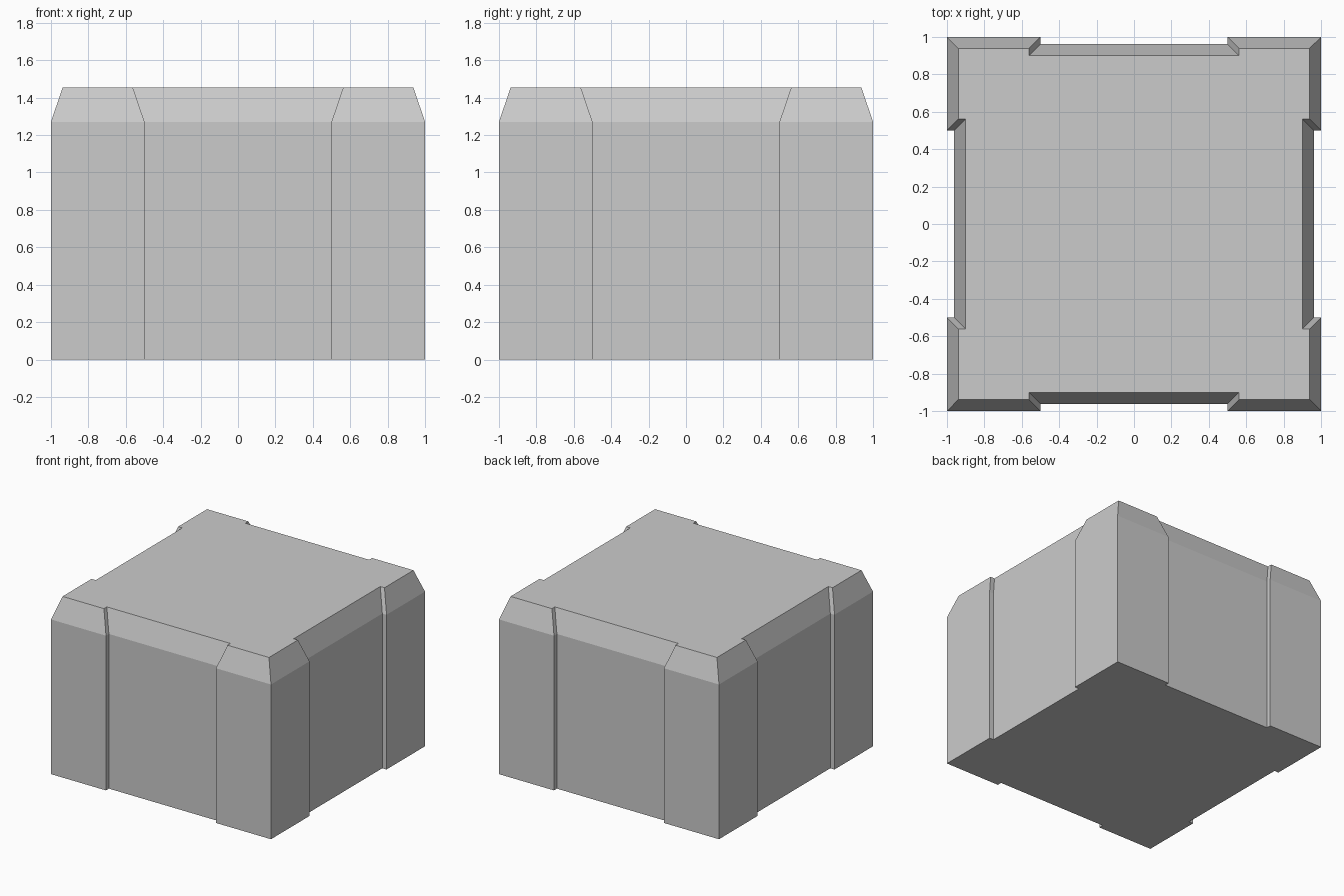
import bpy, bmesh

if "Cube" in bpy.data.objects:
    bpy.data.objects.remove(bpy.data.objects["Cube"])

RECESS = 0.962     # wall plane between the corner posts
POST = 0.5         # inner edge of the corner posts
INSET = 0.062      # how far the top bevel leans in
LEVELS = [(0.0, 0.0), (1.271, 0.0), (1.453, INSET)]   # height, inset


def outline(d):
    """Square with a raised post at each corner, offset inwards by d."""
    o, r, p = 1 - d, RECESS - d, POST + d
    quarter = [(r, -p), (r, p), (o, p), (o, o), (p, o), (p, r)]
    points = []
    for _ in range(4):
        points += quarter[1:]
        quarter = [(-y, x) for x, y in quarter]
    return points


# Block: stacked outlines joined by walls, capped top and bottom
bm = bmesh.new()
rings = [[bm.verts.new((x, y, z)) for x, y in outline(d)] for z, d in LEVELS]
for low, high in zip(rings, rings[1:]):
    for i in range(len(low)):
        j = (i + 1) % len(low)
        bm.faces.new((low[i], low[j], high[j], high[i]))
bm.faces.new(rings[0][::-1])
bm.faces.new(rings[-1])
bmesh.ops.recalc_face_normals(bm, faces=bm.faces)

mesh = bpy.data.meshes.new("stone_block")
bm.to_mesh(mesh)
bm.free()
bpy.context.collection.objects.link(bpy.data.objects.new("stone_block", mesh))
